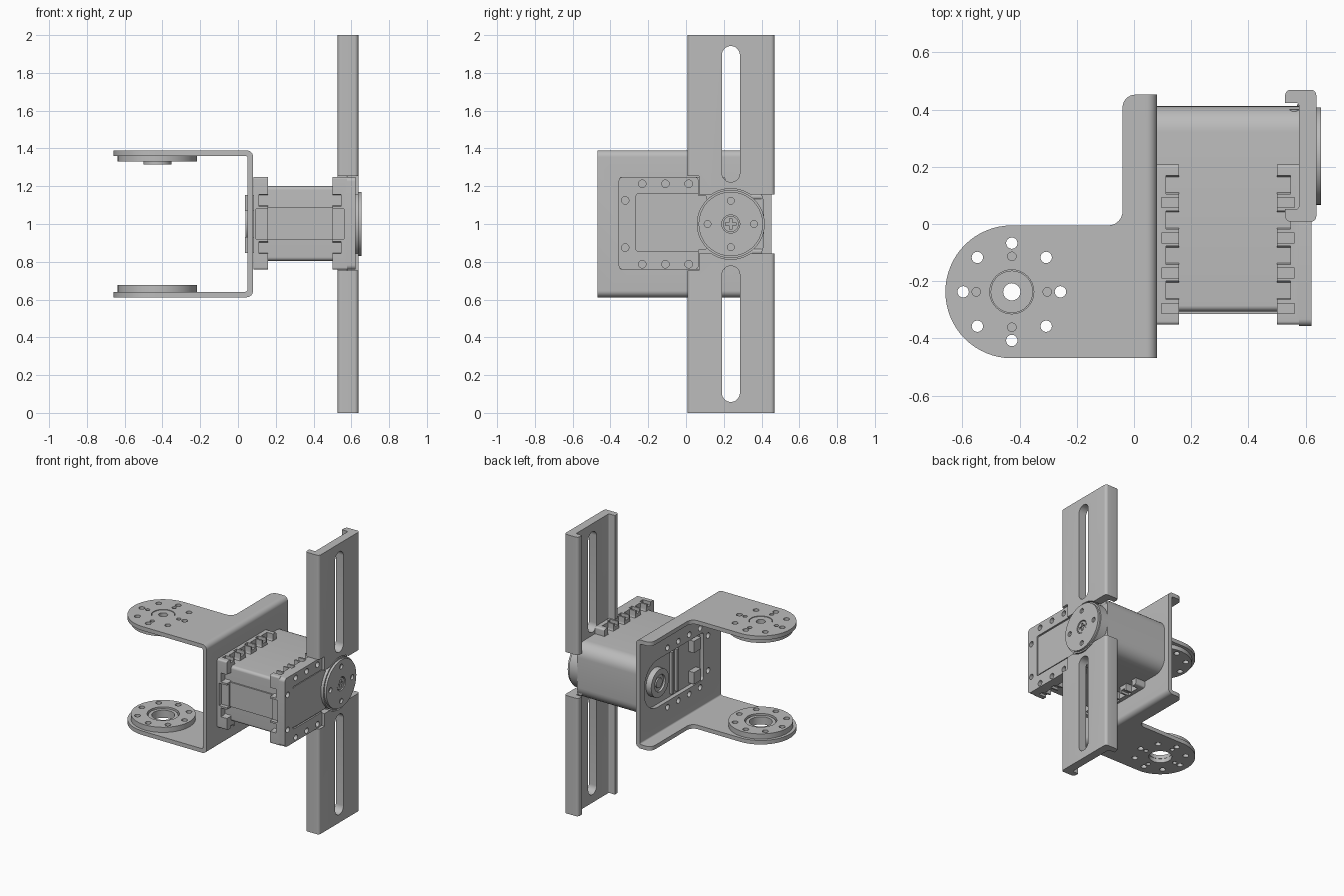
import bpy, bmesh
from math import sin, cos, pi

if "Cube" in bpy.data.objects:
    bpy.data.objects.remove(bpy.data.objects["Cube"])

GREY = (0.5, 0.5, 0.5, 1.0)
metal = bpy.data.materials.new("plain grey")
metal.use_nodes = True
metal.diffuse_color = GREY
metal.node_tree.nodes["Principled BSDF"].inputs["Base Color"].default_value = GREY


# Outlines
def rounded(u0, v0, u1, v1, r=0.0):
    """Rectangle outline, one radius or four (counter-clockwise from u0, v0)."""
    radii = r if isinstance(r, tuple) else (r,) * 4
    corners = [(u0, v0, 1, 1), (u1, v0, -1, 1), (u1, v1, -1, -1), (u0, v1, 1, -1)]
    pts = []
    for k, ((u, v, su, sv), rad) in enumerate(zip(corners, radii)):
        steps = 8 if rad else 0
        for i in range(steps + 1):
            a = pi + k * pi / 2 + (i / steps * pi / 2 if steps else 0)
            pts.append((u + rad * (su + cos(a)), v + rad * (sv + sin(a))) if rad else (u, v))
    return pts


def circle(u, v, r, n=32):
    return [(u + r * cos(2 * pi * i / n), v + r * sin(2 * pi * i / n)) for i in range(n)]


# Extrude an outline along an axis
def prism(name, pts, axis, lo, hi):
    place = {"x": lambda u, v, w: (w, u, v),
             "y": lambda u, v, w: (u, w, v),
             "z": lambda u, v, w: (u, v, w)}[axis]
    bm = bmesh.new()
    rings = [[bm.verts.new(place(u, v, w)) for u, v in pts] for w in (lo, hi)]
    bm.faces.new(rings[0])
    bm.faces.new(rings[1])
    n = len(pts)
    for i in range(n):
        j = (i + 1) % n
        bm.faces.new((rings[0][i], rings[0][j], rings[1][j], rings[1][i]))
    bmesh.ops.recalc_face_normals(bm, faces=bm.faces)
    mesh = bpy.data.meshes.new(name)
    bm.to_mesh(mesh)
    bm.free()
    mesh.materials.append(metal)
    obj = bpy.data.objects.new(name, mesh)
    bpy.context.collection.objects.link(obj)
    return obj


def cutter(pts, axis, lo, hi):
    return prism("cutter", pts, axis, lo, hi)


def carve(obj, cutters, operation="DIFFERENCE"):
    bpy.context.view_layer.objects.active = obj
    for c in cutters:
        c.hide_render = True
        mod = obj.modifiers.new("carve", "BOOLEAN")
        mod.operation, mod.solver, mod.object = operation, "EXACT", c
        bpy.ops.object.modifier_apply(modifier=mod.name)
        bpy.data.objects.remove(c)
    return obj


def ring_holes(u, v, ring, r, n, axis, lo, hi):
    return [cutter(circle(pu, pv, r, 16), axis, lo, hi) for pu, pv in circle(u, v, ring, n)]


AX, AY = -0.427, -0.237      # pivot of the arms
HY = 0.237                   # servo shaft
NUTS = [0.137, 0.014, -0.109, -0.232]

# U bracket: bent sheet trimmed to its plan outline
bracket = prism("u_bracket", rounded(-0.7, 0.612, 0.08, 1.39, (0, 0.035, 0.035, 0)), "y", -0.469, 0.452)
carve(bracket, [cutter(rounded(-0.8, 0.641, 0.05, 1.361, (0, 0.012, 0.012, 0)), "y", -0.6, 0.6)])
tip = [(AX + 0.232 * cos(a), AY + 0.232 * sin(a))
       for a in [pi / 2 + pi * i / 32 for i in range(33)]]
fillet = [(-0.09 + 0.05 * sin(a), 0.045 - 0.05 * cos(a))
          for a in [pi / 2 * i / 8 for i in range(8, -1, -1)]]
shoulder = [(0.005 - 0.045 * cos(a), 0.407 + 0.045 * sin(a))
            for a in [pi / 2 * i / 8 for i in range(8, -1, -1)]]
outline = tip + [(0.09, -0.469), (0.09, 0.452)] + shoulder + fillet
carve(bracket, [cutter(outline, "z", 0.5, 1.5)], "INTERSECT")
wall_cuts = [cutter(rounded(-0.27, 0.83, 0.4, 1.17, (0.02, 0.15, 0.15, 0.02)), "x", 0, 0.2)]
for s in (-1, 1):
    wall_cuts += [cutter(circle(y, 1 + s * 0.213, 0.02, 16), "x", 0, 0.2) for y in NUTS]
    wall_cuts.append(cutter(circle(-0.322, 1 + s * 0.125, 0.02, 16), "x", 0, 0.2))
carve(bracket, wall_cuts + ring_holes(AX, AY, 0.17, 0.02, 8, "z", 0.5, 1.5)
      + ring_holes(AX, AY, 0.124, 0.015, 4, "z", 0.5, 1.5)
      + [cutter(circle(AX, AY, 0.077), "z", 0.5, 1.5)])

# Pivot discs inside the arms
upper = prism("upper_pivot_disc", circle(AX, AY, 0.21, 64), "z", 1.33, 1.361)
carve(upper, ring_holes(AX, AY, 0.17, 0.02, 8, "z", 1.2, 1.5) + [cutter(circle(AX, AY, 0.05), "z", 1.2, 1.5)])
boss = prism("upper_pivot_boss", circle(AX, AY, 0.074), "z", 1.315, 1.387)
carve(boss, [cutter(circle(AX, AY, 0.03), "z", 1.2, 1.5)])
lower = prism("lower_pivot_disc", circle(AX, AY, 0.21, 64), "z", 0.641, 0.678)
carve(lower, ring_holes(AX, AY, 0.17, 0.02, 8, "z", 0.6, 0.8) + [cutter(circle(AX, AY, 0.105), "z", 0.6, 0.8)])
bearing = prism("lower_pivot_bearing", circle(AX, AY, 0.098), "z", 0.641, 0.668)
carve(bearing, [cutter(circle(AX, AY, 0.075), "z", 0.6, 0.8)])

# Servo case
prism("servo_body", rounded(-0.305, 0.805, 0.412, 1.2, (0.02, 0.09, 0.09, 0.02)), "x", 0.081, 0.576)
prism("servo_front_band", rounded(-0.315, 0.915, -0.29, 1.09), "x", 0.15, 0.51)

# Nut flanges at both ends of the case
for name, near, far in (("rear", 0.081, 0.158), ("output", 0.576, 0.5)):
    flange = prism(name + "_nut_flange", rounded(-0.352, 0.758, 0.208, 1.25, 0.012), "x",
                   min(near, far), max(near, far))
    d = 1 if far > near else -1
    lo, hi = sorted((near + d * 0.03, far + d * 0.05))
    glo, ghi = sorted((near + d * 0.015, far + d * 0.05))
    cuts = [cutter(rounded(-0.28, 0.82, 0.3, 1.18), "x", lo, hi)]
    for s in (-1, 1):
        for y in NUTS:
            z0, z1 = sorted((1 + s * 0.185, 1 + s * 0.3))
            cuts.append(cutter(rounded(y - 0.032, z0, y + 0.032, z1, 0.031), "x", lo, hi))
            g0, g1 = sorted((1 + s * 0.225, 1 + s * 0.3))
            cuts.append(cutter(rounded(y - 0.08, g0, y - 0.045, g1), "x", glo, ghi))
        z = 1 + s * 0.125
        cuts.append(cutter(rounded(-0.42, z - 0.032, -0.29, z + 0.032, 0.031), "x", lo, hi))
    cuts.append(cutter(rounded(-0.42, 0.92, -0.325, 1.08), "x", glo, ghi))
    carve(flange, cuts)

# Output face plate with holes and a recessed panel
face = prism("servo_face_plate", rounded(-0.357, 0.758, 0.067, 1.25, 0.025), "x", 0.576, 0.621)
cuts = [cutter(rounded(-0.265, 0.855, 0.2, 1.16, (0.015, 0, 0, 0.015)), "x", 0.61, 0.7)]
for s in (-1, 1):
    cuts += [cutter(circle(y, 1 + s * 0.213, 0.02, 16), "x", 0.5, 0.7) for y in NUTS[1:]]
    cuts.append(cutter(circle(-0.322, 1 + s * 0.125, 0.02, 16), "x", 0.5, 0.7))
carve(face, cuts)
prism("servo_face_panel", rounded(-0.257, 0.863, 0.11, 1.152, 0.012), "x", 0.576, 0.617)

# Output horn and centre screw
prism("horn_base", circle(HY, 1, 0.18, 64), "x", 0.57, 0.637)
horn = prism("output_horn", circle(HY, 1, 0.17, 64), "x", 0.6, 0.653)
carve(horn, ring_holes(HY, 1, 0.123, 0.018, 4, "x", 0.63, 0.7) + [cutter(circle(HY, 1, 0.048), "x", 0.637, 0.7)])
screw = prism("horn_screw", circle(HY, 1, 0.042), "x", 0.63, 0.649)
carve(screw, [cutter(rounded(HY - a, 1 - b, HY + a, 1 + b), "x", 0.64, 0.7)
              for a, b in ((0.028, 0.007), (0.007, 0.028))])

# Rear idler, strip and sockets seen through the bracket window
idler = prism("idler_hub", circle(HY, 1, 0.1, 48), "x", 0.04, 0.085)
carve(idler, [cutter(circle(HY, 1, 0.06), "x", 0, 0.055)])
prism("idler_screw", circle(HY, 1, 0.035), "x", 0.045, 0.08)
for y in (0.005, 0.06):
    prism("rear_rib", rounded(y - 0.012, 0.85, y + 0.012, 1.15), "x", 0.06, 0.085)
for s in (-1, 1):
    label = "upper" if s > 0 else "lower"
    zc = 1 + s * 0.112
    prism(label + "_socket", rounded(-0.225, zc - 0.042, -0.145, zc + 0.042), "x", 0.038, 0.085)
    prism(label + "_case_screw", circle(0.56, 1 + s * 0.145, 0.02, 16), "y", 0.35, 0.4)

    # Slotted channel, one above and one below the horn
    z0, z1 = sorted((1 + s * 0.155, 1 + s))
    channel = prism(label + "_slotted_channel", rounded(0.528, 0.008, 0.637, 0.469, 0.02), "z", z0, z1)
    s0, s1 = sorted((1 + s * 0.222, 1 + s * 0.942))
    carve(channel, [cutter(rounded(0.4, 0.052, 0.576, 0.423, 0.01), "z", -0.1, 2.1),
                    cutter(rounded(0.19, s0, 0.285, s1, 0.047), "x", 0.4, 0.8),
                    cutter(rounded(-0.1, 0.755, 0.07, 1.253), "x", 0.4, 0.8),
                    cutter(circle(HY, 1, 0.187, 64), "x", 0.4, 0.8)])

# Smooth the round surfaces, keep the edges crisp
bpy.ops.object.select_all(action="DESELECT")
for obj in bpy.context.collection.objects:
    if obj.type == "MESH" and metal.name in obj.data.materials:
        obj.select_set(True)
        bpy.context.view_layer.objects.active = obj
bpy.ops.object.shade_smooth_by_angle(angle=pi / 6)
